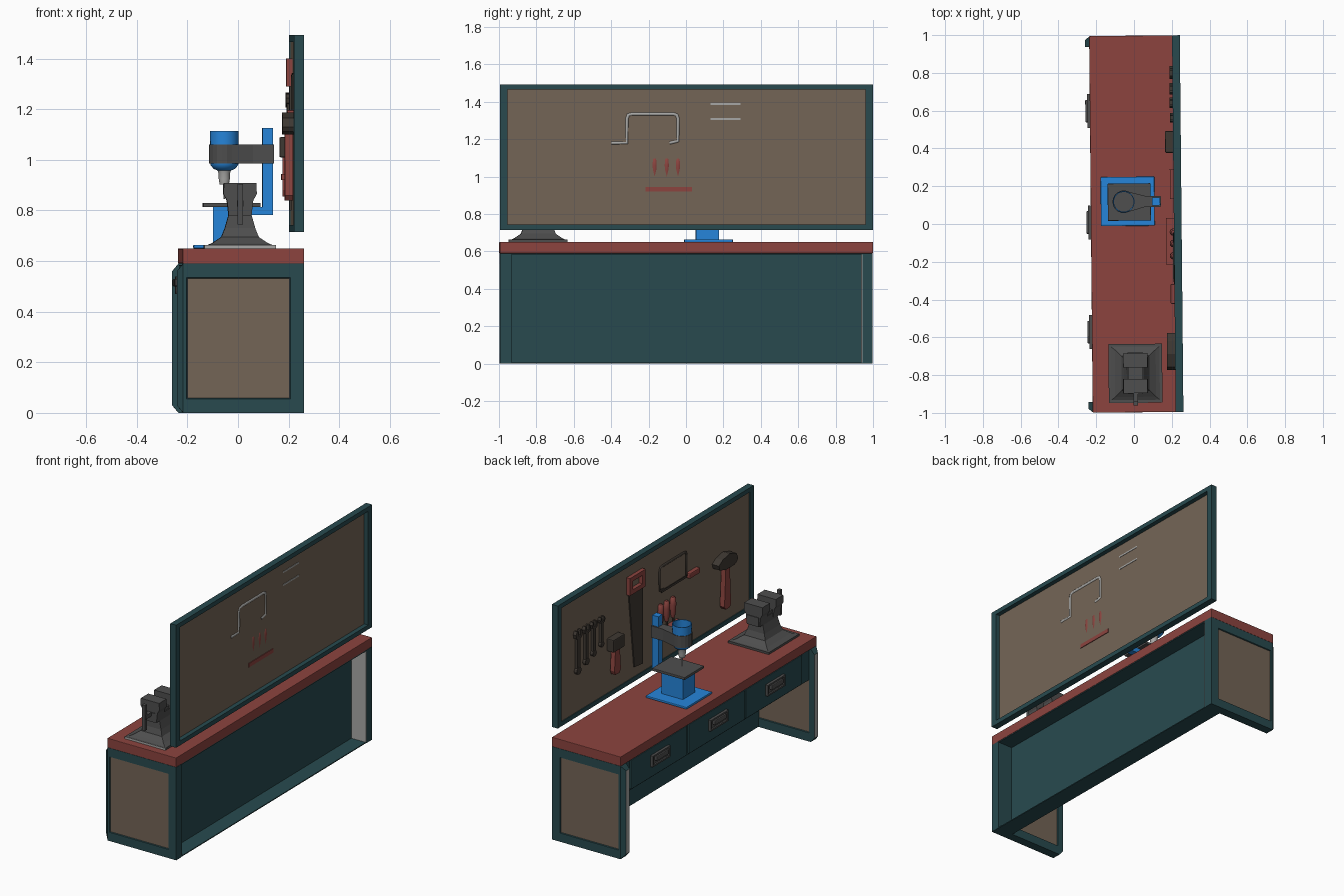
import bpy, bmesh, math
from mathutils import Matrix

if "Cube" in bpy.data.objects:
    bpy.data.objects.remove(bpy.data.objects["Cube"])


def material(name, r, g, b):
    m = bpy.data.materials.new(name)
    lin = [((c / 255 + 0.055) / 1.055) ** 2.4 for c in (r, g, b)]
    m.diffuse_color = (*lin, 1)
    m.use_nodes = True
    m.node_tree.nodes["Principled BSDF"].inputs["Base Color"].default_value = m.diffuse_color
    return m


TEAL = material("teal paint", 40, 74, 79)
RED = material("red wood", 140, 68, 63)
BEIGE = material("beige panel", 116, 101, 86)
BLUE = material("blue enamel", 38, 133, 218)
IRON = material("dark iron", 78, 78, 78)
TOOL = material("tool steel", 62, 56, 50)
LIGHT = material("light metal", 168, 168, 166)


def finish(name, bm, *mats):
    bmesh.ops.recalc_face_normals(bm, faces=bm.faces)
    me = bpy.data.meshes.new(name)
    bm.to_mesh(me)
    bm.free()
    for m in mats:
        me.materials.append(m)
    ob = bpy.data.objects.new(name, me)
    bpy.context.collection.objects.link(ob)
    return ob


def loft(bm, rings, top=True):
    """Skin a list of closed rings of points and cap the ends."""
    vs = [[bm.verts.new(p) for p in ring] for ring in rings]
    n = len(vs[0])
    for a, b in zip(vs, vs[1:]):
        for i in range(n):
            bm.faces.new((a[i], a[(i + 1) % n], b[(i + 1) % n], b[i]))
    bm.faces.new(vs[0])
    if top:
        bm.faces.new(vs[-1])


def prism(name, pts, axis, a, b, *mats):
    """Extrude a 2D outline along an axis from a to b."""
    put = {"x": lambda p, t: (t, p[0], p[1]), "y": lambda p, t: (p[0], t, p[1]),
           "z": lambda p, t: (p[0], p[1], t)}[axis]
    bm = bmesh.new()
    loft(bm, [[put(p, t) for p in pts] for t in (a, b)])
    return finish(name, bm, *mats)


def box(name, x, y, z, mat, bevel=0):
    ob = prism(name, [(x[0], y[0]), (x[1], y[0]), (x[1], y[1]), (x[0], y[1])], "z", z[0], z[1], mat)
    if bevel:
        md = ob.modifiers.new("bevel", "BEVEL")
        md.width = bevel
        md.segments = 2
    return ob


def turned(name, x, y, rings, mat, n=24, top=True):
    """Round part on a vertical axis from (height, radius) pairs."""
    bm = bmesh.new()
    loft(bm, [[(x + r * math.cos(2 * math.pi * i / n), y + r * math.sin(2 * math.pi * i / n), z)
               for i in range(n)] for z, r in rings], top)
    bm.normal_update()
    bmesh.ops.recalc_face_normals(bm, faces=bm.faces)
    for f in bm.faces:
        f.smooth = True
    for e in bm.edges:
        e.smooth = len(e.link_faces) == 2 and e.calc_face_angle() < math.radians(35)
    return finish(name, bm, mat)


def frame(name, x, y, z, wy, wz, mat):
    """Rectangular frame lying in the y-z plane."""
    for side, yy in (("left", (y[0], y[0] + wy)), ("right", (y[1] - wy, y[1]))):
        box(f"{name}_{side}", x, yy, z, mat)
    for side, zz in (("bottom", (z[0], z[0] + wz)), ("top", (z[1] - wz, z[1]))):
        box(f"{name}_{side}", x, (y[0] + wy, y[1] - wy), zz, mat)


# --- bench: top, end legs with inset panels and a chamfered nose, back panel, floor rail
box("bench_top", (-0.228, 0.252), (-0.997, 0.997), (0.59, 0.65), RED, 0.003)
leg_pts = [(-0.226, 0), (0.252, 0), (0.252, 0.59), (-0.226, 0.59)]
for s, side in ((-1, "left"), (1, "right")):
    leg = prism(f"end_leg_{side}", leg_pts, "y", s * 0.94, s * 0.996, TEAL, BEIGE)
    bm = bmesh.new()
    bm.from_mesh(leg.data)
    caps = [f for f in bm.faces if abs(f.normal.y) > 0.9]
    bmesh.ops.inset_individual(bm, faces=caps, thickness=0.055, use_even_offset=True)
    for f in caps:
        for v in f.verts:
            if v.co.x < 0:
                v.co.x -= 0.042
    bmesh.ops.inset_individual(bm, faces=caps, thickness=0.003, depth=-0.006, use_even_offset=True)
    for f in caps:
        f.material_index = 1
    bm.to_mesh(leg.data)
    bm.free()
    bm = bmesh.new()
    loft(bm, [[(x, s * 0.94, z0), (x, s * y1, z0), (x, s * y1, z1), (x, s * 0.94, z1)]
              for x, y1, z0, z1 in ((-0.226, 0.996, 0, 0.59), (-0.251, 0.975, 0.03, 0.56))])
    nose = finish(f"leg_nose_{side}", bm, TEAL, LIGHT)
    for p in nose.data.polygons:
        p.material_index = 1 if p.normal.x < -0.95 else 0
box("back_panel", (0.14, 0.15), (-0.945, 0.945), (0, 0.59), TEAL)
box("floor_rail", (0.15, 0.25), (-0.945, 0.945), (0, 0.006), TEAL)
box("top_rail", (0.15, 0.25), (-0.945, 0.945), (0.584, 0.59), TEAL)
box("rear_lining_right", (0.15, 0.251), (0.935, 0.941), (0.006, 0.584), LIGHT)
box("rear_lining_left", (0.15, 0.251), (-0.941, -0.935), (0.006, 0.584), TEAL)

# --- drawers with recessed cup handles
box("drawer_case", (-0.212, 0.14), (-0.945, 0.945), (0.39, 0.59), TEAL)
for i, y in enumerate((0.6, 0.01, -0.57)):
    box(f"drawer_front_{i}", (-0.225, -0.212), (y - 0.285, y + 0.285), (0.4, 0.585), TEAL, 0.003)
    box(f"handle_plate_{i}", (-0.232, -0.225), (y - 0.09, y + 0.09), (0.47, 0.54), IRON)
    frame(f"handle_rim_{i}", (-0.242, -0.232), (y - 0.09, y + 0.09), (0.47, 0.54), 0.012, 0.01, IRON)
    box(f"handle_grip_{i}", (-0.252, -0.232), (y - 0.06, y + 0.06), (0.5, 0.53), IRON, 0.005)

# --- tool board
frame("board_frame", (0.211, 0.252), (-0.997, 0.997), (0.715, 1.493), 0.04, 0.028, TEAL)
box("board_panel", (0.216, 0.224), (-0.96, 0.96), (0.74, 1.47), BEIGE)

# spanners
for i, (y, z0, r) in enumerate(((0.8, 1.01, 0.034), (0.715, 1.035, 0.031), (0.64, 1.06, 0.028), (0.56, 1.085, 0.025))):
    z1 = 1.24
    arc = [math.radians(a) for a in (130, 170, 215, 270, 325, 370, 410)]
    jaw = [(y + r * math.cos(a), z1 + r * math.sin(a)) for a in arc]
    jaw += [(y + r * 0.35, z1 + r * 0.7), (y + r * 0.35, z1 - r * 0.2),
            (y - r * 0.35, z1 - r * 0.2), (y - r * 0.35, z1 + r * 0.7)]
    prism(f"spanner_jaw_{i}", jaw, "x", 0.195, 0.216, TOOL)
    box(f"spanner_shaft_{i}", (0.199, 0.217), (y - r * 0.45, y + r * 0.45), (z0, z1 - r * 0.8), TOOL)
    ring = [(y + r * 0.7 * math.cos(k * math.pi / 6), z0 + r * 0.7 * math.sin(k * math.pi / 6)) for k in range(12)]
    prism(f"spanner_ring_{i}", ring, "x", 0.197, 0.217, TOOL)

# mallet
box("mallet_head", (0.168, 0.218), (0.375, 0.49), (1.01, 1.09), TOOL, 0.006)
prism("mallet_handle", [(0.41, 1.01), (0.455, 1.01), (0.465, 0.88), (0.455, 0.855), (0.41, 0.855), (0.40, 0.88)],
      "x", 0.18, 0.21, RED)

# hand saw, its handle rails just showing through the board
frame("saw_handle", (0.192, 0.22), (0.13, 0.29), (1.29, 1.4), 0.032, 0.028, RED)
prism("saw_blade", [(0.14, 1.29), (0.28, 1.29), (0.225, 0.81), (0.14, 0.80)], "x", 0.205, 0.212, TOOL)
for i, z in enumerate((1.307, 1.389)):
    box(f"saw_rail_{i}", (0.22, 0.2265), (0.13, 0.29), (z - 0.005, z + 0.005), LIGHT)

# hacksaw: bent tube frame, blade and grip
path = [(-0.40, 1.18), (-0.318, 1.18), (-0.318, 1.31), (-0.311, 1.33), (-0.29, 1.335),
        (-0.07, 1.335), (-0.052, 1.33), (-0.045, 1.31), (-0.045, 1.19), (-0.09, 1.18)]
cu = bpy.data.curves.new("hacksaw_curve", "CURVE")
cu.dimensions = "3D"
cu.bevel_depth = 0.01
cu.bevel_resolution = 2
cu.use_fill_caps = True
sp = cu.splines.new("POLY")
sp.points.add(len(path) - 1)
for p, (y, z) in zip(sp.points, path):
    p.co = (0.2195, y, z, 1)
tmp = bpy.data.objects.new("hacksaw_path", cu)
bpy.context.collection.objects.link(tmp)
bpy.context.view_layer.update()
me = bpy.data.meshes.new_from_object(tmp.evaluated_get(bpy.context.evaluated_depsgraph_get()))
bpy.data.objects.remove(tmp)
me.materials.clear()
me.materials.append(TOOL)
me.materials.append(LIGHT)
for p in me.polygons:
    p.material_index = 1 if p.center.x > 0.2195 else 0
bpy.context.collection.objects.link(bpy.data.objects.new("hacksaw_frame", me))
box("hacksaw_blade", (0.205, 0.21), (-0.31, -0.05), (1.174, 1.188), TOOL)
box("hacksaw_grip", (0.19, 0.222), (-0.425, -0.32), (1.163, 1.197), RED, 0.006)

# screwdrivers in a rack
box("screwdriver_rack", (0.17, 0.228), (-0.22, 0.03), (0.92, 0.945), RED)
for i, y in enumerate((-0.17, -0.105, -0.045)):
    turned(f"screwdriver_handle_{i}", 0.208, y,
           [(0.975, 0.01), (1.0, 0.016), (1.06, 0.02), (1.095, 0.018), (1.105, 0.01)], RED, 12)
    turned(f"screwdriver_shaft_{i}", 0.203, y, [(0.84, 0.005), (0.98, 0.006)], TOOL, 8)

# hammer
prism("hammer_head", [(-0.775, 1.13), (-0.76, 1.165), (-0.69, 1.188), (-0.62, 1.175), (-0.58, 1.15),
                      (-0.59, 1.12), (-0.65, 1.1), (-0.74, 1.1), (-0.765, 1.112)], "x", 0.168, 0.22, TOOL)
prism("hammer_handle", [(-0.705, 1.11), (-0.665, 1.11), (-0.655, 0.92), (-0.65, 0.86), (-0.665, 0.84),
                        (-0.705, 0.84), (-0.72, 0.86), (-0.715, 0.92)], "x", 0.178, 0.21, RED)

# --- drill press, head open at the top
box("drill_base", (-0.175, 0.11), (-0.01, 0.25), (0.65, 0.664), BLUE, 0.004)
box("drill_pedestal", (-0.098, 0.05), (0.053, 0.175), (0.66, 0.815), BLUE)
box("drill_table", (-0.138, 0.09), (0.018, 0.215), (0.813, 0.83), IRON, 0.003)
box("drill_bracket", (0.04, 0.14), (0.098, 0.14), (0.782, 0.813), BLUE)
box("drill_column", (0.097, 0.14), (0.098, 0.14), (0.782, 1.125), BLUE)
HX, HY = -0.053, 0.118
turned("drill_head_lower", HX, HY, [(0.957, 0.025), (0.965, 0.043), (0.98, 0.055), (0.99, 0.056)], BLUE)
turned("drill_head_upper", HX, HY, [(1.055, 0.056), (1.114, 0.057), (1.114, 0.052), (1.058, 0.052)], BLUE, top=False)
arm = [(HX + 0.06 * math.cos(math.radians(a)), HY + 0.06 * math.sin(math.radians(a)))
       for a in range(60, 301, 20)]
prism("drill_arm", arm + [(0.06, 0.09), (0.143, 0.09), (0.143, 0.148), (0.06, 0.148)], "z", 0.985, 1.06, IRON)
turned("drill_chuck", HX, HY, [(0.902, 0.018), (0.925, 0.022), (0.945, 0.022), (0.96, 0.027)], LIGHT)
turned("drill_bit", HX, HY, [(0.845, 0.003), (0.905, 0.005)], LIGHT, 8)

# --- bench vise: base plate, flared foot, two jaws, slide, screw bar
VY = -0.79
box("vise_base", (-0.142, 0.142), (VY - 0.155, VY + 0.155), (0.65, 0.663), IRON)
box("vise_base_edge", (-0.142, 0.142), (VY - 0.157, VY - 0.155), (0.65, 0.663), LIGHT)
bm = bmesh.new()
loft(bm, [[(-a, VY - b, z), (a, VY - b, z), (a, VY + b, z), (-a, VY + b, z)] for z, a, b in
          ((0.66, 0.135, 0.147), (0.672, 0.108, 0.125), (0.695, 0.074, 0.092), (0.73, 0.06, 0.08),
           (0.78, 0.046, 0.075), (0.82, 0.045, 0.075))])
finish("vise_foot", bm, IRON)
jaw = [(-0.045, 0.78), (0.045, 0.78), (0.052, 0.84), (0.066, 0.865), (0.064, 0.908),
       (-0.064, 0.908), (-0.066, 0.865), (-0.052, 0.84)]
for s, n in ((1, "fixed"), (-1, "moving")):
    prism(f"vise_jaw_{n}", jaw, "y", VY + s * 0.03, VY + s * 0.106, IRON)
box("vise_slide", (-0.04, 0.04), (VY - 0.11, VY + 0.11), (0.78, 0.838), IRON)
box("vise_screw", (-0.012, 0.012), (VY - 0.165, VY), (0.815, 0.839), IRON)
box("vise_bar", (-0.011, 0.011), (VY - 0.172, VY - 0.15), (0.745, 0.905), IRON)

# whole bench stands at a very slight angle
turn = Matrix.Rotation(math.radians(0.55), 4, "Z")
for ob in bpy.context.collection.objects:
    ob.matrix_world = turn @ ob.matrix_world
